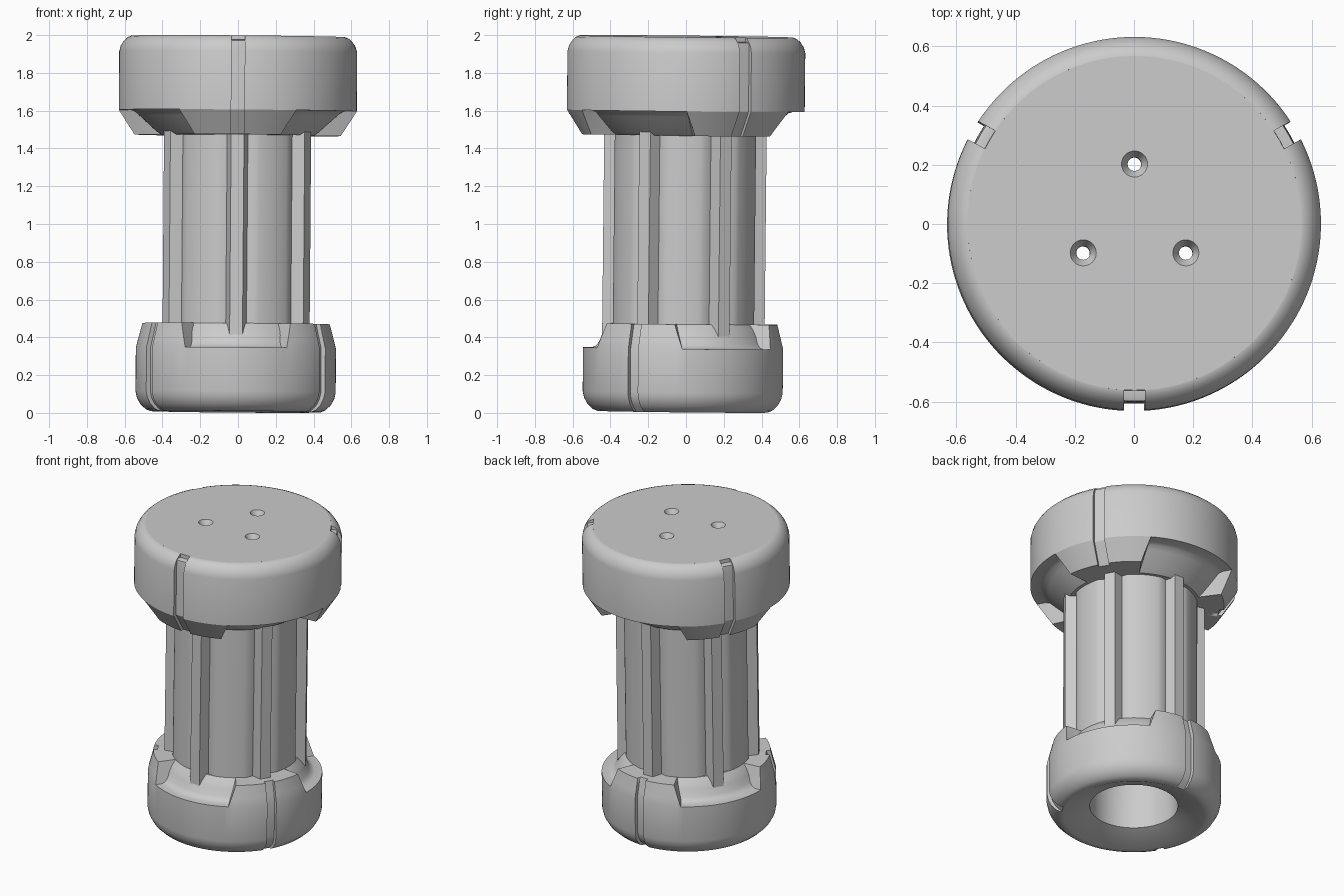
import bpy, bmesh
from math import radians, sin, cos, pi, asin, atan2, hypot
from mathutils import Matrix, Vector

cube = bpy.data.objects.get("Cube")
if cube:
    bpy.data.objects.remove(cube)

grey = bpy.data.materials.new("plain grey")
grey.use_nodes = True
colour = (0.6, 0.6, 0.6, 1)
grey.diffuse_color = colour
grey.node_tree.nodes["Principled BSDF"].inputs["Base Color"].default_value = colour

CORE = 0.268          # radius of the hollow core
# The whole body leans very slightly
pivot = Matrix.Translation((0, 0, 1.75))
LEAN = (pivot @ Matrix.Rotation(radians(0.45), 4, 'Y')
        @ Matrix.Rotation(radians(-0.6), 4, 'X') @ pivot.inverted())


def polar(r, a, z):
    return Vector((r * cos(a), r * sin(a), z))


def circle(r, z, count, middle=Vector()):
    return [middle + polar(r, 2 * pi * i / count, z) for i in range(count)]


def loft(bm, rings, closed):
    """Skin a list of rings; join last to first, or cap both ends."""
    rings = [[bm.verts.new(p) for p in ring] for ring in rings]
    pairs = list(zip(rings, rings[1:]))
    if closed:
        pairs.append((rings[-1], rings[0]))
    for a, b in pairs:
        for i in range(len(a)):
            j = (i + 1) % len(a)
            bm.faces.new((a[i], a[j], b[j], b[i]))
    if not closed:
        bm.faces.new(rings[0])
        bm.faces.new(rings[-1])


def make(name, bm):
    bmesh.ops.remove_doubles(bm, verts=bm.verts, dist=0.00005)
    bmesh.ops.recalc_face_normals(bm, faces=bm.faces)
    mesh = bpy.data.meshes.new(name)
    bm.to_mesh(mesh)
    bm.free()
    mesh.materials.append(grey)
    obj = bpy.data.objects.new(name, mesh)
    bpy.context.collection.objects.link(obj)
    bpy.ops.object.select_all(action='DESELECT')
    obj.select_set(True)
    bpy.context.view_layer.objects.active = obj
    return obj


def finish(obj):
    bpy.ops.object.shade_smooth_by_angle(angle=radians(28))
    obj.data.transform(LEAN)


def tabbed_cap(name, tab, gap, slot, floor, rim, first, half_slot):
    """Revolve three matching outlines: slot, tab and the gap between tabs."""
    def slot_edge(r, z):
        return asin(half_slot / r)

    def tab_edge(r, z):
        return radians(29.5 - 4.8 * min(1, max(0, (z - floor) / (rim - floor))))

    def far(edge):
        return lambda r, z: radians(120) - edge(r, z)

    def before(r, z):
        return -slot_edge(r, z)

    sections = [(slot, before, slot_edge, 2), (tab, slot_edge, tab_edge, 10),
                (gap, tab_edge, far(tab_edge), 24),
                (tab, far(tab_edge), far(slot_edge), 10)]
    rings = []
    for turn in range(3):
        base = radians(first + 120 * turn)
        for outline, start, end, steps in sections:
            for i in range(steps + 1):
                t = i / steps
                rings.append([polar(r, base + start(r, z) * (1 - t) + end(r, z) * t, z)
                              for r, z in outline])
    bm = bmesh.new()
    loft(bm, rings, True)
    finish(make(name, bm))


def sunk(outline):
    """Groove floor just inside an outline."""
    return [(max(r - 0.025, min(r, 0.44)), z) for r, z in outline]


# Upper cap: wide disc with three tabs below
core_end = [(0.564, 1.993), (0.564, 1.85), (CORE, 1.85), (CORE, 1.47), (0.405, 1.47)]
wall = [(0.63, 1.6), (0.63, 1.91)]
shoulder = [(0.622, 1.94), (0.605, 1.967), (0.585, 1.985), (0.565, 1.993)]
slot_end = [(0.603, 1.94), (0.6, 1.965), (0.585, 1.97), (0.565, 1.97)]
tab_under = [(0.43, 1.47), (0.5, 1.47), (0.548, 1.47), (0.575, 1.513)]
gap_under = [(0.43, 1.488), (0.52, 1.57), (0.545, 1.592), (0.57, 1.6)]
tabbed_cap("upper_cap", core_end + tab_under + wall + shoulder,
           core_end + gap_under + wall + shoulder,
           core_end + sunk(tab_under + wall) + slot_end, 1.6, 1.47, -90, 0.035)

# Lower cap: narrower ring with a dished underside and three tabs above
base = [(CORE, 0.07), (0.425, 0.006), (0.45, 0.006), (0.475, 0.016), (0.503, 0.042),
        (0.522, 0.075), (0.53, 0.11), (0.53, 0.342)]
tab_top = [(0.518, 0.39), (0.508, 0.43), (0.498, 0.472), (0.45, 0.472), (0.42, 0.472)]
gap_top = [(0.485, 0.342), (0.465, 0.35), (0.447, 0.37), (0.43, 0.41), (0.41, 0.442)]
inside = [(0.385, 0.472), (CORE, 0.472)]
tabbed_cap("lower_cap", base + tab_top + inside, base + gap_top + inside,
           sunk(base + tab_top) + inside, 0.342, 0.472, 90, 0.03)

# Top plate closes the hollow core and carries three countersunk holes
bm = bmesh.new()
loft(bm, [circle(0.564, z, 144) for z in (1.85, 1.993)], False)
top_plate = make("top_plate", bm)
bm = bmesh.new()
for angle in (90, 210, 330):
    middle = polar(0.2, radians(angle), 0)
    steps = [(0.023, 1.7), (0.023, 1.955), (0.044, 1.993), (0.044, 2.1)]
    loft(bm, [circle(r, z, 32, middle) for r, z in steps], False)
cutter = make("hole_cutter", bm)
cutter.hide_render = True
bpy.context.view_layer.objects.active = top_plate
cut = top_plate.modifiers.new("holes", 'BOOLEAN')
cut.operation = 'DIFFERENCE'
cut.solver = 'EXACT'
cut.object = cutter
bpy.ops.object.modifier_apply(modifier=cut.name)
bpy.data.objects.remove(cutter)
top_plate.select_set(True)
finish(top_plate)

# Shaft: hollow tube with six tapered ribs, each flanked by shallow flats
RADIUS = 0.386
rib = [(-0.095, 0.374), (-0.055, 0.366), (-0.034, 0.43)]
rib += [(-t, r) for t, r in reversed(rib)]
outline = []
for k in range(6):
    middle = radians(60 * k + 30)
    outline += [(hypot(t, r), middle - atan2(t, r) * -1) for t, r in rib]
    outline += [(RADIUS, middle + radians(a)) for a in range(18, 46, 4)]
tube = [[polar(r, a, z) for r, a in outline] for z in (0.3, 1.56)]
tube += [[polar(CORE + 0.005, a, z) for r, a in outline] for z in (1.56, 0.3)]
bm = bmesh.new()
loft(bm, tube, True)
finish(make("ribbed_shaft", bm))
